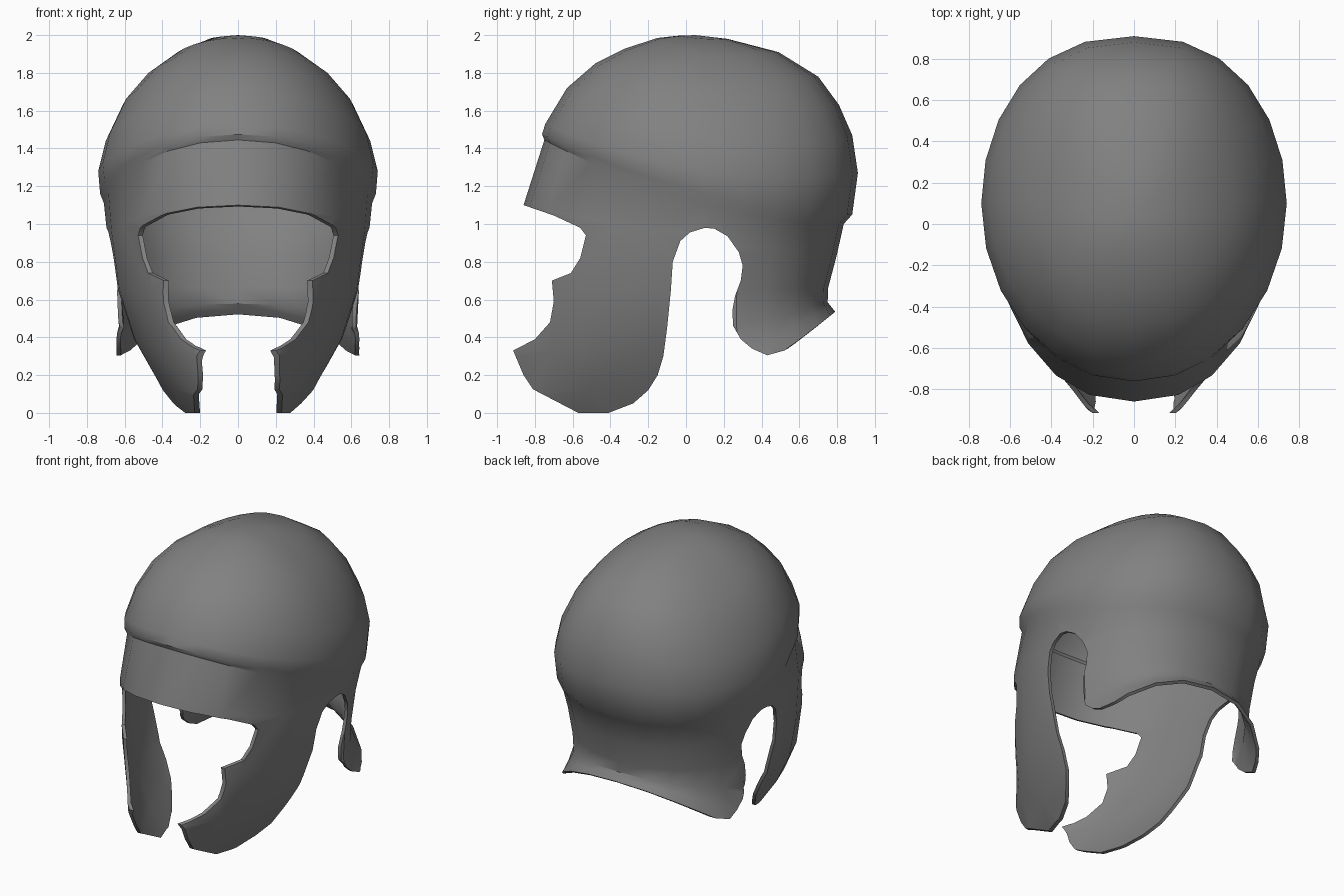
import bpy, bmesh
from math import sin, cos, pi

if "Cube" in bpy.data.objects:
    bpy.data.objects.remove(bpy.data.objects["Cube"])

SIDES = 24      # facets around the helmet
YC = 0.1        # y of the widest section


# One tilted egg-shaped ring; front and back halves may differ in width
def ring(bm, yf, zf, xf, zs, yb, zb, xb, pf, pb):
    verts = []
    for i in range(SIDES):
        a = 2 * pi * i / SIDES
        c, s = -cos(a), sin(a)
        front = c < 0.01
        w, p = (xf, pf) if front else (xb, pb)
        x = w * abs(s) ** p * (1 if s >= 0 else -1) if abs(s) > 1e-6 else 0
        y = YC + c * ((YC - yf) if front else (yb - YC))
        z = zs + (zb - zf) / 2 * c + ((zf + zb) / 2 - zs) * c * c
        verts.append(bm.verts.new((x, y, z)))
    return verts


# Wall rings from bottom up: yf, zf, xf, zs, yb, zb, xb, pf
WALL = [
    (-0.90, -0.25, 0.36, 0.06, 0.79, 0.535, 0.74, 4.0),
    (-1.12, 0.05, 0.46, 0.24, 0.77, 0.56, 0.69, 2.0),
    (-1.05, 0.30, 0.57, 0.42, 0.75, 0.585, 0.65, 1.33),
    (-0.93, 0.65, 0.65, 0.65, 0.752, 0.66, 0.66, 1.0),
    (-0.86, 1.10, 0.69, 0.92, 0.797, 0.83, 0.68, 0.86),
]
# Dome rings from ridge up: yf, zf, half width, zs, yb, zb
DOME = [
    (-0.75, 1.445, 0.71, 1.11, 0.835, 1.0),
    (-0.762, 1.475, 0.73, 1.16, 0.88, 1.05),
    (-0.745, 1.53, 0.74, 1.28, 0.91, 1.27),
    (-0.63, 1.72, 0.70, 1.44, 0.88, 1.47),
    (-0.48, 1.85, 0.61, 1.63, 0.81, 1.63),
    (-0.32, 1.93, 0.49, 1.775, 0.70, 1.78),
    (-0.15, 1.985, 0.325, 1.90, 0.49, 1.91),
    (-0.04, 1.997, 0.15, 1.98, 0.22, 1.98),
]

# Helmet shell
bm = bmesh.new()
rings = [ring(bm, *r, 0.87) for r in WALL]
rings += [ring(bm, yf, zf, w, zs, yb, zb, w, 0.95, 0.84)
          for yf, zf, w, zs, yb, zb in DOME]
for lo, hi in zip(rings, rings[1:]):
    for i in range(SIDES):
        j = (i + 1) % SIDES
        bm.faces.new((lo[i], lo[j], hi[j], hi[i]))
apex = bm.verts.new((0, 0.05, 2.0))
for i in range(SIDES):
    bm.faces.new((rings[-1][i], rings[-1][(i + 1) % SIDES], apex))
bmesh.ops.recalc_face_normals(bm, faces=bm.faces)
mesh = bpy.data.meshes.new("helmet_shell")
bm.to_mesh(mesh)
bm.free()
shell = bpy.data.objects.new("helmet_shell", mesh)
bpy.context.collection.objects.link(shell)

# Side outline (y, z): brow, eye opening, cheek guard, ear arch, neck guard
OUTLINE = [
    (-1.2, 2.3), (-1.2, 1.23), (-0.86, 1.10), (-0.70, 1.045), (-0.56, 0.98),
    (-0.53, 0.94), (-0.56, 0.82), (-0.61, 0.74), (-0.71, 0.70), (-0.70, 0.59),
    (-0.72, 0.48), (-0.80, 0.39), (-0.915, 0.33), (-0.86, 0.20), (-0.81, 0.125),
    (-0.57, 0.0), (-0.41, 0.0), (-0.28, 0.05), (-0.20, 0.12), (-0.15, 0.20),
    (-0.12, 0.30), (-0.10, 0.45), (-0.08, 0.65), (-0.07, 0.80), (-0.03, 0.91),
    (0.02, 0.955), (0.10, 0.98), (0.15, 0.975), (0.22, 0.935), (0.28, 0.85),
    (0.30, 0.78), (0.29, 0.70), (0.26, 0.62), (0.245, 0.54), (0.25, 0.46),
    (0.29, 0.39), (0.35, 0.34), (0.43, 0.305), (0.52, 0.33), (0.66, 0.41),
    (0.80, 0.53), (1.2, 0.53), (1.2, 2.3),
]
bm = bmesh.new()
face = bm.faces.new([bm.verts.new((-1.2, y, z)) for y, z in OUTLINE])
out = bmesh.ops.extrude_face_region(bm, geom=[face])
bmesh.ops.translate(bm, vec=(2.4, 0, 0),
                    verts=[v for v in out["geom"] if isinstance(v, bmesh.types.BMVert)])
bmesh.ops.recalc_face_normals(bm, faces=bm.faces)
mesh = bpy.data.meshes.new("outline_cutter")
bm.to_mesh(mesh)
bm.free()
cutter = bpy.data.objects.new("outline_cutter", mesh)
cutter.hide_render = True
bpy.context.collection.objects.link(cutter)

# Give the shell thickness, then trim it to the side outline
solid = shell.modifiers.new("thickness", 'SOLIDIFY')
solid.thickness = 0.022
solid.offset = -1
trim = shell.modifiers.new("trim", 'BOOLEAN')
trim.operation = 'INTERSECT'
trim.solver = 'EXACT'
trim.use_self = True
trim.object = cutter
bpy.context.view_layer.objects.active = shell
shell.select_set(True)
for name in ("thickness", "trim"):
    bpy.ops.object.modifier_apply(modifier=name)
bpy.data.objects.remove(cutter)
bpy.ops.object.shade_smooth_by_angle(angle=0.6)

# Dark iron
iron = bpy.data.materials.new("dark_iron")
iron.diffuse_color = (0.22, 0.22, 0.22, 1)
iron.use_nodes = True
iron.node_tree.nodes["Principled BSDF"].inputs["Base Color"].default_value = iron.diffuse_color
shell.data.materials.clear()
shell.data.materials.append(iron)
